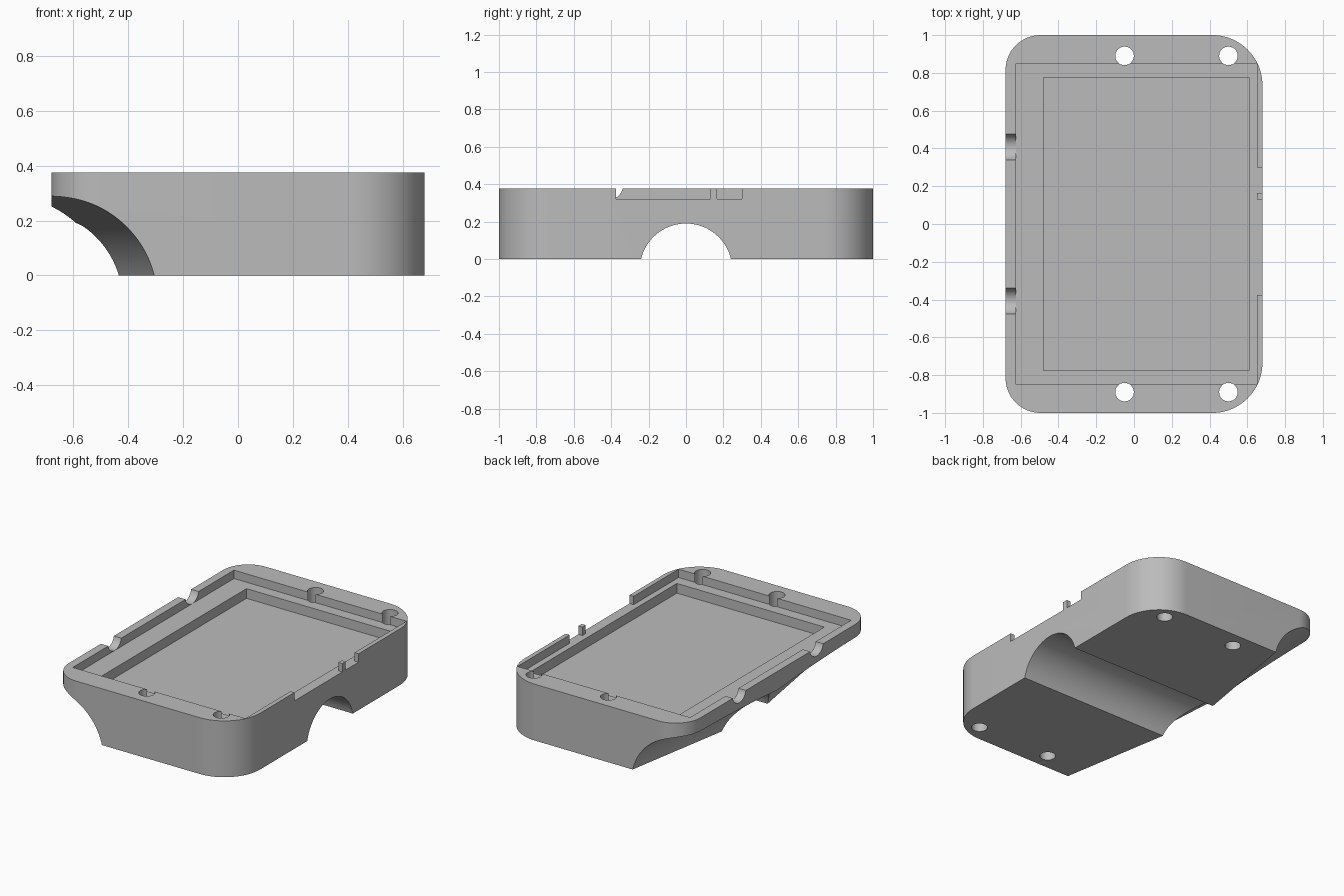
import bpy
import math
from mathutils import Vector

cube = bpy.data.objects.get("Cube")
if cube:
    bpy.data.objects.remove(cube, do_unlink=True)

HALF_X, HALF_Y, TOP = 0.68, 1.0, 0.376
LEDGE, FLOOR = 0.32, 0.255

grey = bpy.data.materials.new("plain grey")
grey.use_nodes = True
color = (0.5, 0.5, 0.5, 1)
grey.diffuse_color = color
grey.node_tree.nodes["Principled BSDF"].inputs["Base Color"].default_value = color


def rounded_outline(steps=20):
    """Plan outline with larger corner radii on the +x side."""
    points = []
    for sx, sy, radius, start in ((1, 1, 0.265, 0), (-1, 1, 0.185, 90),
                                  (-1, -1, 0.185, 180), (1, -1, 0.265, 270)):
        cx, cy = sx * (HALF_X - radius), sy * (HALF_Y - radius)
        for i in range(steps + 1):
            a = math.radians(start + 90 * i / steps)
            points.append((cx + radius * math.cos(a), cy + radius * math.sin(a)))
    return points


def prism(name, outline, z0, z1):
    n = len(outline)
    verts = [(x, y, z) for z in (z0, z1) for x, y in outline]
    faces = [list(range(n))[::-1], list(range(n, 2 * n))]
    faces += [(i, (i + 1) % n, n + (i + 1) % n, n + i) for i in range(n)]
    mesh = bpy.data.meshes.new(name)
    mesh.from_pydata(verts, [], faces)
    obj = bpy.data.objects.new(name, mesh)
    bpy.context.collection.objects.link(obj)
    return obj


def box(name, x0, x1, y0, y1, z0, z1):
    return prism(name, [(x0, y0), (x1, y0), (x1, y1), (x0, y1)], z0, z1)


def rod(name, start, end, radius, sides=64):
    start, end = Vector(start), Vector(end)
    bpy.ops.mesh.primitive_cylinder_add(vertices=sides, radius=radius,
                                        depth=(end - start).length,
                                        location=(start + end) / 2)
    obj = bpy.context.object
    obj.name = name
    obj.rotation_euler = (end - start).to_track_quat("Z", "Y").to_euler()
    return obj


# Solid block
tray = prism("tray_body", rounded_outline(), 0, TOP)
tray.data.materials.append(grey)

# Ledge recess, deep pocket and openings in the thin side wall
cutters = [
    box("ledge_cutter", -0.625, 0.65, -0.85, 0.85, LEDGE, 0.6),
    box("pocket_cutter", -0.48, 0.61, -0.775, 0.775, FLOOR, 0.6),
    box("long_gap_cutter", 0.6, 0.8, -0.375, 0.13, LEDGE, 0.6),
    box("short_gap_cutter", 0.6, 0.8, 0.165, 0.30, LEDGE, 0.6),
    rod("arch_cutter", (-1, 0, -0.057), (1, 0, -0.057), 0.247, 128),
]

for side in (-1, 1):
    # Angled scoop under the edge, meeting its mirror image at the middle
    cutters.append(rod("scoop_cutter", (-0.901, -0.3 * side, -0.09),
                       (-0.629, 1.3 * side, -0.09), 0.38, 128))
    # Round notch across the wall
    y = 0.408 * side
    cutters.append(rod("notch_cutter", (-0.8, y, 0.39), (-0.6, y, 0.39), 0.07))
    # Screw holes
    for x in (-0.05, 0.5):
        cutters.append(rod("hole_cutter", (x, 0.89 * side, -0.2),
                           (x, 0.89 * side, 0.6), 0.049))

bpy.ops.object.select_all(action="DESELECT")
tray.select_set(True)
bpy.context.view_layer.objects.active = tray
for cutter in cutters:
    cutter.hide_render = True
    mod = tray.modifiers.new(cutter.name, "BOOLEAN")
    mod.operation = "DIFFERENCE"
    mod.solver = "EXACT"
    mod.object = cutter
    bpy.ops.object.modifier_apply(modifier=mod.name)
    bpy.data.objects.remove(cutter, do_unlink=True)

bpy.ops.object.shade_smooth_by_angle(angle=math.radians(25))
